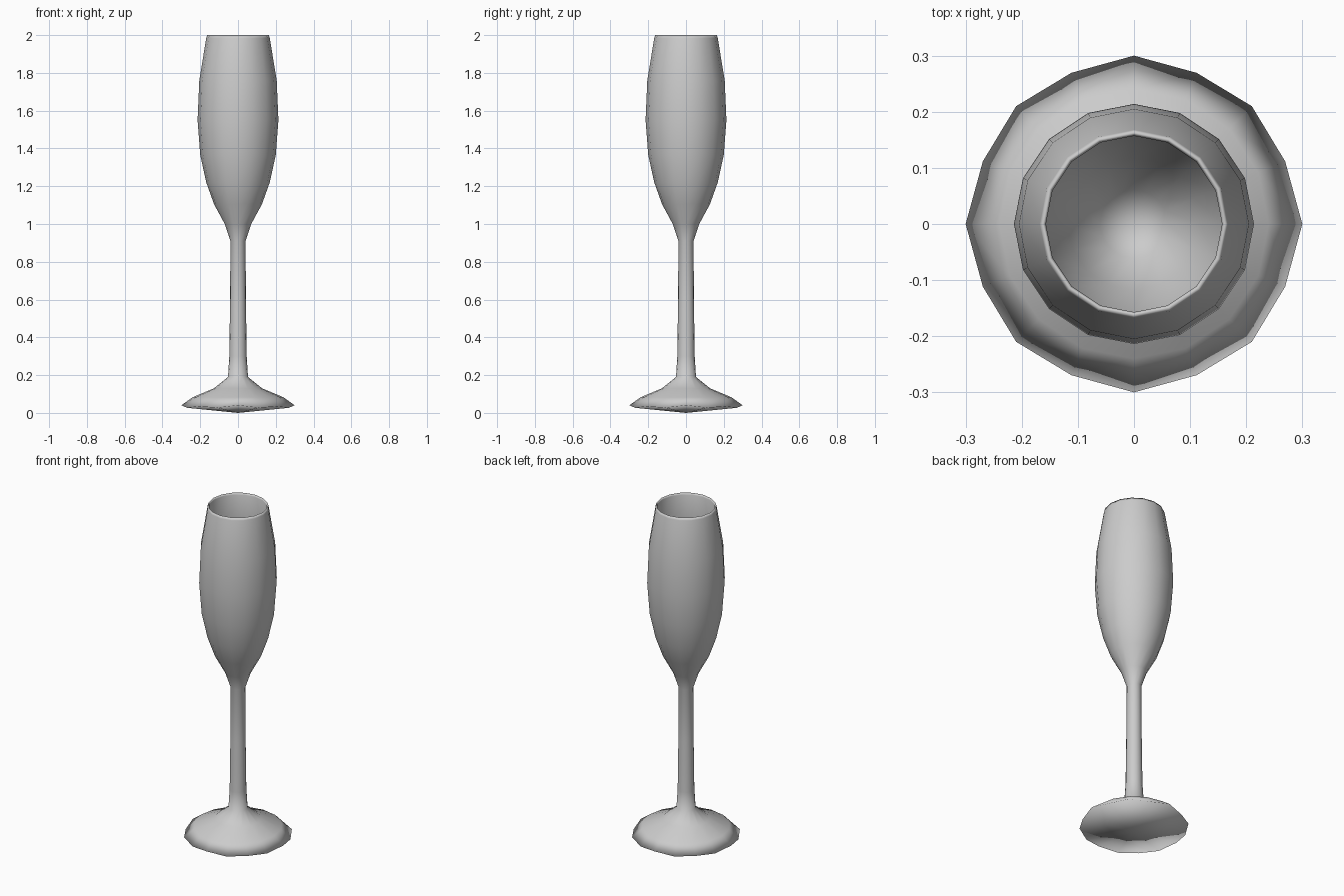
import bpy, bmesh
from math import sin, cos, tau

SIDES = 16

cube = bpy.data.objects.get("Cube")
if cube:
    bpy.data.objects.remove(cube, do_unlink=True)

# Single grey material
grey = bpy.data.materials.new("plain_grey")
grey.use_nodes = True
colour = (0.6, 0.6, 0.6, 1)
grey.diffuse_color = colour
grey.node_tree.nodes["Principled BSDF"].inputs["Base Color"].default_value = colour

# Profile (radius, height): foot top, stem, outer bowl, lip, inner bowl
foot = [(0.30, 0.04), (0.24, 0.083), (0.128, 0.13), (0.053, 0.19)]
stem = [(0.046, 0.30), (0.042, 0.60), (0.04, 0.91)]
bowl = [(0.07, 1.0), (0.127, 1.105), (0.168, 1.22), (0.20, 1.365),
        (0.214, 1.55), (0.205, 1.76), (0.168, 1.985)]
lip = [(0.163, 2.0), (0.157, 1.99)]
inner_bowl = [(r - 0.009, z + 0.005) for r, z in reversed(bowl[:-1])]
profile = foot + stem + bowl + lip + inner_bowl

bm = bmesh.new()


def ring(radius, height, wavy=False):
    verts = []
    for i in range(SIDES):
        a = tau * i / SIDES
        r, z = radius, height
        if wavy:  # the foot rim is slightly uneven
            if i % 2:
                r, z = radius * 0.972, height - 0.013
            elif i % 4:
                r, z = radius * 0.99, height - 0.006
        verts.append(bm.verts.new((r * cos(a), r * sin(a), z)))
    return verts


def fan(loop, height):
    tip = bm.verts.new((0, 0, height))
    for i in range(SIDES):
        bm.faces.new((loop[i], loop[(i + 1) % SIDES], tip))


rings = [ring(r, z, wavy=(k == 0)) for k, (r, z) in enumerate(profile)]
for low, high in zip(rings, rings[1:]):
    for i in range(SIDES):
        j = (i + 1) % SIDES
        bm.faces.new((low[i], low[j], high[j], high[i]))

# Shallow cone under the foot, and the floor of the bowl
fan(rings[0], 0.0)
fan(rings[-1], 0.97)
bmesh.ops.recalc_face_normals(bm, faces=bm.faces)
for face in bm.faces:
    face.smooth = True

mesh = bpy.data.meshes.new("flute_glass")
bm.to_mesh(mesh)
bm.free()
mesh.materials.append(grey)
glass = bpy.data.objects.new("flute_glass", mesh)
bpy.context.collection.objects.link(glass)
